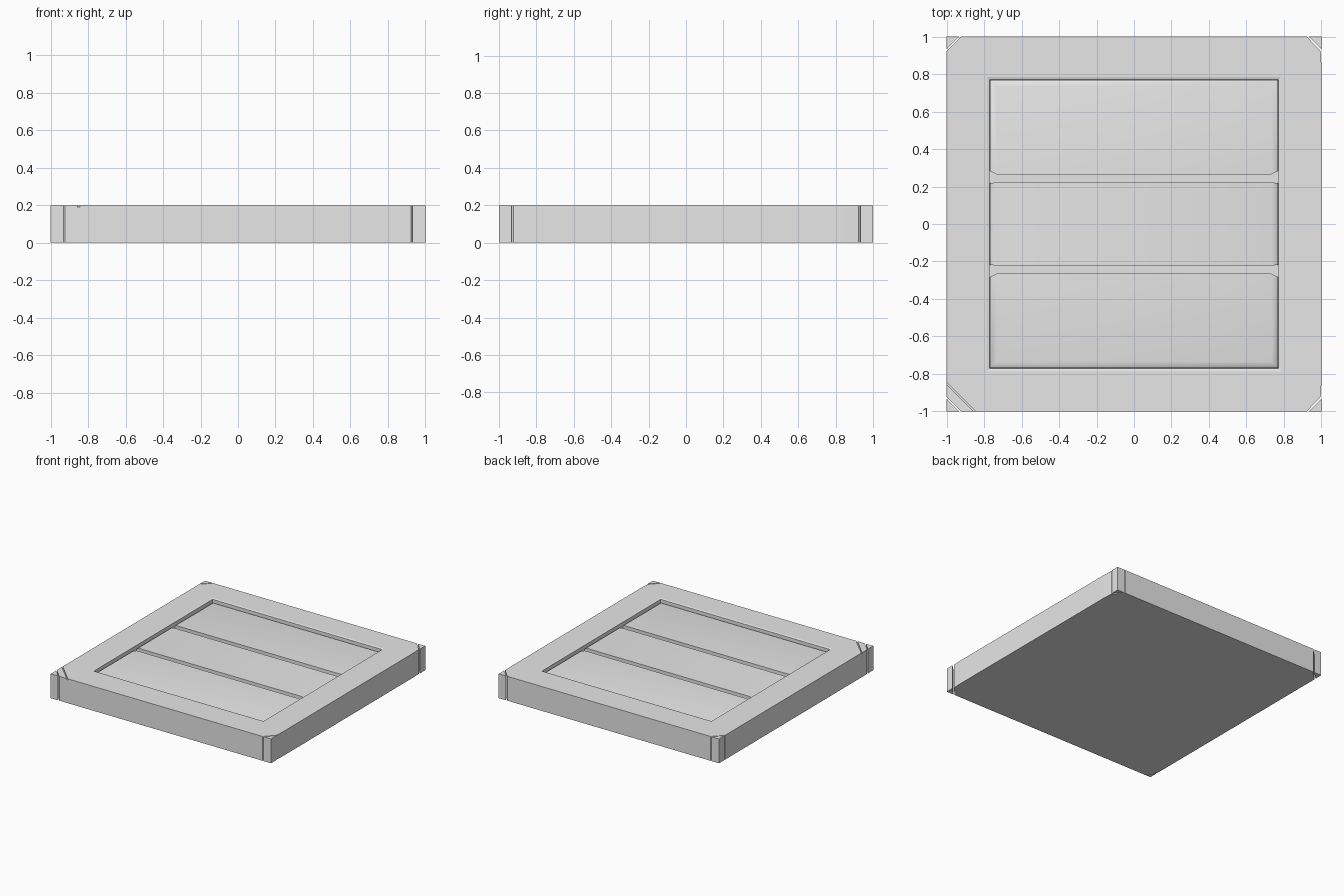
import bpy, bmesh, math
from mathutils import Matrix

if "Cube" in bpy.data.objects:
    bpy.data.objects.remove(bpy.data.objects["Cube"])

grey = bpy.data.materials.new("light_grey")
grey.diffuse_color = (0.8, 0.8, 0.8, 1)
grey.use_nodes = True
grey.node_tree.nodes["Principled BSDF"].inputs["Base Color"].default_value = grey.diffuse_color


def loft(name, rings):
    """Closed solid from matching rings of points, listed bottom to top."""
    bm = bmesh.new()
    vs = [[bm.verts.new(p) for p in r] for r in rings]
    n = len(rings[0])
    bm.faces.new(vs[0][::-1])
    bm.faces.new(vs[-1])
    for a, b in zip(vs, vs[1:]):
        for i in range(n):
            j = (i + 1) % n
            bm.faces.new((a[i], a[j], b[j], b[i]))
    bmesh.ops.remove_doubles(bm, verts=bm.verts, dist=1e-5)
    bmesh.ops.recalc_face_normals(bm, faces=bm.faces)
    me = bpy.data.meshes.new(name)
    bm.to_mesh(me)
    bm.free()
    me.materials.append(grey)
    ob = bpy.data.objects.new(name, me)
    bpy.context.collection.objects.link(ob)
    return ob


def prism(name, pts, z0, z1):
    return loft(name, [[(x, y, z) for x, y in pts] for z in (z0, z1)])


def square(h, z):
    return [(-h, -h, z), (h, -h, z), (h, h, z), (-h, h, z)]


def cut(ob, cutter):
    cutter.hide_render = True
    cutter.hide_viewport = False
    cutter.display_type = 'WIRE'
    m = ob.modifiers.new(cutter.name, 'BOOLEAN')
    m.operation = 'DIFFERENCE'
    m.solver = 'EXACT'
    m.object = cutter


# Frame: square tile with clipped corners and a slight taper on the right side
C = 0.922
outline = [(-C, -1), (C, -1), (0.996, -C), (1, -0.845), (1, 0.845),
           (0.996, C), (C, 1), (-C, 1), (-1, C), (-1, -C)]
frame = prism("frame", outline, 0, 0.2)

# Recess with a narrow chamfered lip
cut(frame, loft("recess_cutter", [square(0.77, 0.14), square(0.77, 0.196),
                                  square(0.785, 0.2), square(0.785, 0.25)]))

# Thin diagonal groove on one corner
a, w = 0.925, 0.004
groove = prism("corner_groove_cutter",
               [(-0.15, -w), (0.15, -w), (0.15, w), (-0.15, w)], 0.19, 0.25)
groove.data.transform(Matrix.Translation((-a, -a, 0)) @ Matrix.Rotation(-math.pi / 4, 4, 'Z'))
cut(frame, groove)

# Corner blocks, separated from the frame by a hairline gap
K = 0.932
for sx, sy, label in ((-1, -1, "front_left"), (1, -1, "front_right"),
                      (1, 1, "back_right"), (-1, 1, "back_left")):
    prism("corner_block_" + label,
          [(sx, sy), (sx * K, sy), (sx, sy * K)], 0, 0.2)

# Cushioned panels: (inset, height) steps of the rounded edge
H, T = 0.769, 0.035
STEPS = [(0, 0.139), (0, 0.165), (0.01, 0.174), (T, 0.18)]


def panel(name, ring):
    ob = loft(name, [[(x, y, z) for x, y in ring(t)] for t, z in STEPS])
    bpy.ops.object.select_all(action='DESELECT')
    bpy.context.view_layer.objects.active = ob
    ob.select_set(True)
    bpy.ops.object.shade_smooth_by_angle(angle=math.radians(40))


def outer(s):
    def ring(t):
        x, g = H - t, 0.265 + 0.018 * (1 - t / T)
        pts = [(-x, g), (-H + T, 0.265), (H - T, 0.265), (x, g), (x, H - t), (-x, H - t)]
        return [(px, s * py) for px, py in pts]
    return ring


def middle(t):
    x, g = H - t, 0.222 - 0.004 * (1 - t / T)
    e = H - T
    return [(-x, -g), (-e, -0.222), (e, -0.222), (x, -g),
            (x, g), (e, 0.222), (-e, 0.222), (-x, g)]


panel("back_panel", outer(1))
panel("front_panel", outer(-1))
panel("middle_panel", middle)
